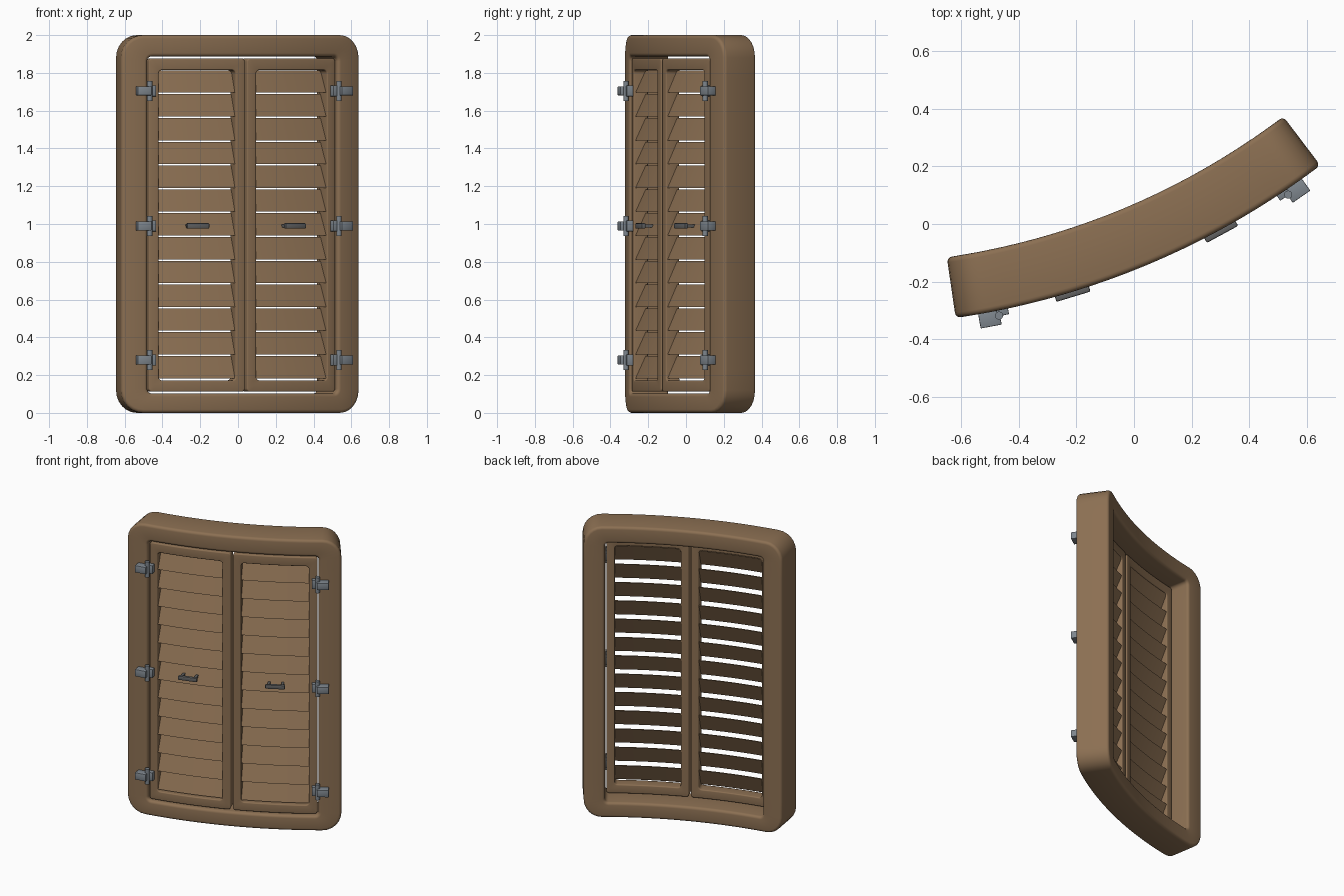
import bpy, bmesh, math

cube = bpy.data.objects.get("Cube")
if cube:
    bpy.data.objects.remove(cube)

# Curved wall: u runs along the arc, d is depth behind the front, z is up
RADIUS, MID = 2.75, math.radians(22.7)
CX, CY = -1.014, 2.396


def bend(u, d, z):
    a = MID + u / RADIUS
    r = RADIUS - d
    return (CX + r * math.sin(a), CY - r * math.cos(a), z)


def material(name, rgb):
    m = bpy.data.materials.new(name)
    m.use_nodes = True
    color = (*rgb, 1)
    m.diffuse_color = color
    node = next(n for n in m.node_tree.nodes if n.type == 'BSDF_PRINCIPLED')
    node.inputs["Base Color"].default_value = color
    node.inputs["Roughness"].default_value = 0.8
    return m


WOOD = material("brown wood", (0.26, 0.16, 0.085))
METAL = material("grey metal", (0.21, 0.24, 0.27))
DARK = material("dark grey metal", (0.12, 0.12, 0.12))


def finish(name, bm, mat):
    """Bend the flat part onto the arc and make an object of it."""
    for v in bm.verts:
        v.co = bend(*v.co)
    bmesh.ops.recalc_face_normals(bm, faces=bm.faces)
    mesh = bpy.data.meshes.new(name)
    bm.to_mesh(mesh)
    bm.free()
    mesh.materials.append(mat)
    obj = bpy.data.objects.new(name, mesh)
    bpy.context.collection.objects.link(obj)
    bpy.ops.object.select_all(action='DESELECT')
    obj.select_set(True)
    bpy.context.view_layer.objects.active = obj
    bpy.ops.object.shade_smooth_by_angle(angle=math.radians(35))
    return obj


def rounded_rect(u0, u1, z0, z1, r, steps=6, side=16):
    """Closed loop with rounded corners and evenly divided sides."""
    corners = [(u1 - r, z1 - r), (u0 + r, z1 - r), (u0 + r, z0 + r), (u1 - r, z0 + r)]
    pts = []
    for k, (cu, cz) in enumerate(corners):
        for i in range(steps + 1):
            a = math.pi / 2 * (k + i / steps)
            pts.append((cu + r * math.cos(a), cz + r * math.sin(a)))
        a = math.pi / 2 * (k + 1)
        nu, nz = corners[(k + 1) % 4]
        end = (nu + r * math.cos(a), nz + r * math.sin(a))
        start = pts[-1]
        for i in range(1, side):
            t = i / side
            pts.append(tuple(s + (e - s) * t for s, e in zip(start, end)))
    return pts


def ring(name, rect, inner, d0, d1, r_out, r_in, soft, mat):
    """Rectangular frame with softened edges on a rounded outline."""
    def loop(box, r, grow, d):
        u0, u1, z0, z1 = box
        pts = rounded_rect(u0 - grow, u1 + grow, z0 - grow, z1 + grow, r + grow)
        return [(u, d, z) for u, z in pts]

    arc = [math.pi / 2 * i / 4 for i in range(5)]
    fillet = [(soft * (1 - math.cos(a)), soft * (1 - math.sin(a))) for a in arc]
    loops = []
    loops += [loop(rect, r_out, -g, d0 + d) for g, d in fillet]
    loops += [loop(inner, r_in, g, d0 + d) for g, d in reversed(fillet)]
    loops += [loop(inner, r_in, g, d1 - d) for g, d in fillet]
    loops += [loop(rect, r_out, -g, d1 - d) for g, d in reversed(fillet)]
    bm = bmesh.new()
    rows = [[bm.verts.new(p) for p in l] for l in loops]
    for a, b in zip(rows, rows[1:] + rows[:1]):
        for i in range(len(a)):
            j = (i + 1) % len(a)
            bm.faces.new((a[i], a[j], b[j], b[i]))
    return finish(name, bm, mat)


def bar(name, u0, u1, section, mat, n=1, soft=0):
    """Extrude a (depth, height) section along u."""
    bm = bmesh.new()
    rows = [[bm.verts.new((u0 + (u1 - u0) * i / n, d, z)) for d, z in section]
            for i in range(n + 1)]
    count = len(section)
    for a, b in zip(rows, rows[1:]):
        for i in range(count):
            j = (i + 1) % count
            bm.faces.new((a[i], a[j], b[j], b[i]))
    bm.faces.new(rows[0])
    bm.faces.new(rows[-1])
    if soft:
        bmesh.ops.bevel(bm, geom=bm.edges[:], offset=soft, segments=2,
                        affect='EDGES', profile=0.5)
    return finish(name, bm, mat)


def block(name, u0, u1, d0, d1, z, half, mat, soft=0.003):
    section = [(d0, z - half), (d1, z - half), (d1, z + half), (d0, z + half)]
    return bar(name, min(u0, u1), max(u0, u1), section, mat, soft=soft)


def pin(name, u, d, z, radius, half, mat):
    bm = bmesh.new()
    bmesh.ops.create_cone(bm, cap_ends=True, segments=16, radius1=radius,
                          radius2=radius, depth=2 * half)
    bmesh.ops.translate(bm, verts=bm.verts, vec=(u, d, z))
    return finish(name, bm, mat)


# Outer frame
ring("outer_frame", (-0.692, 0.692, 0, 2), (-0.55, 0.55, 0.103, 1.887),
     0, 0.212, 0.12, 0.025, 0.018, WOOD)

for side, s in (("right", -1), ("left", 1)):
    def span(a, b):
        return tuple(sorted((s * a, s * b)))

    # Shutter door
    ring(side + "_door", (*span(0.006, 0.542), 0.112, 1.877),
         (*span(0.06, 0.488), 0.172, 1.815), 0.012, 0.09, 0.018, 0.02, 0.007, WOOD)

    # Slanted slats, low edge forward
    for i in range(13):
        z = 1.695 - 0.126 * i
        section = [(0.022, z), (0.031, z), (0.086, z + 0.118), (0.077, z + 0.118)]
        bar(f"{side}_slat_{i + 1}", *span(0.056, 0.492), section, WOOD, n=14)

    # Handle bar and its two posts
    block(side + "_handle", s * 0.217, s * 0.34, -0.018, 0.004, 0.99, 0.014, DARK, 0.005)
    for u in (0.235, 0.322):
        block(side + "_handle_post", s * (u - 0.008), s * (u + 0.008),
              0, 0.05, 0.99, 0.008, DARK, 0)

    # Hinges: frame block, pin and door leaf
    for z in (0.28, 0.99, 1.705):
        block(side + "_hinge_block", s * 0.54, s * 0.613, -0.05, 0.005, z, 0.024, METAL)
        block(side + "_hinge_leaf", s * 0.508, s * 0.55, -0.02, 0.02, z, 0.029, METAL)
        pin(side + "_hinge_pin", s * 0.543, -0.018, z, 0.014, 0.053, METAL)
